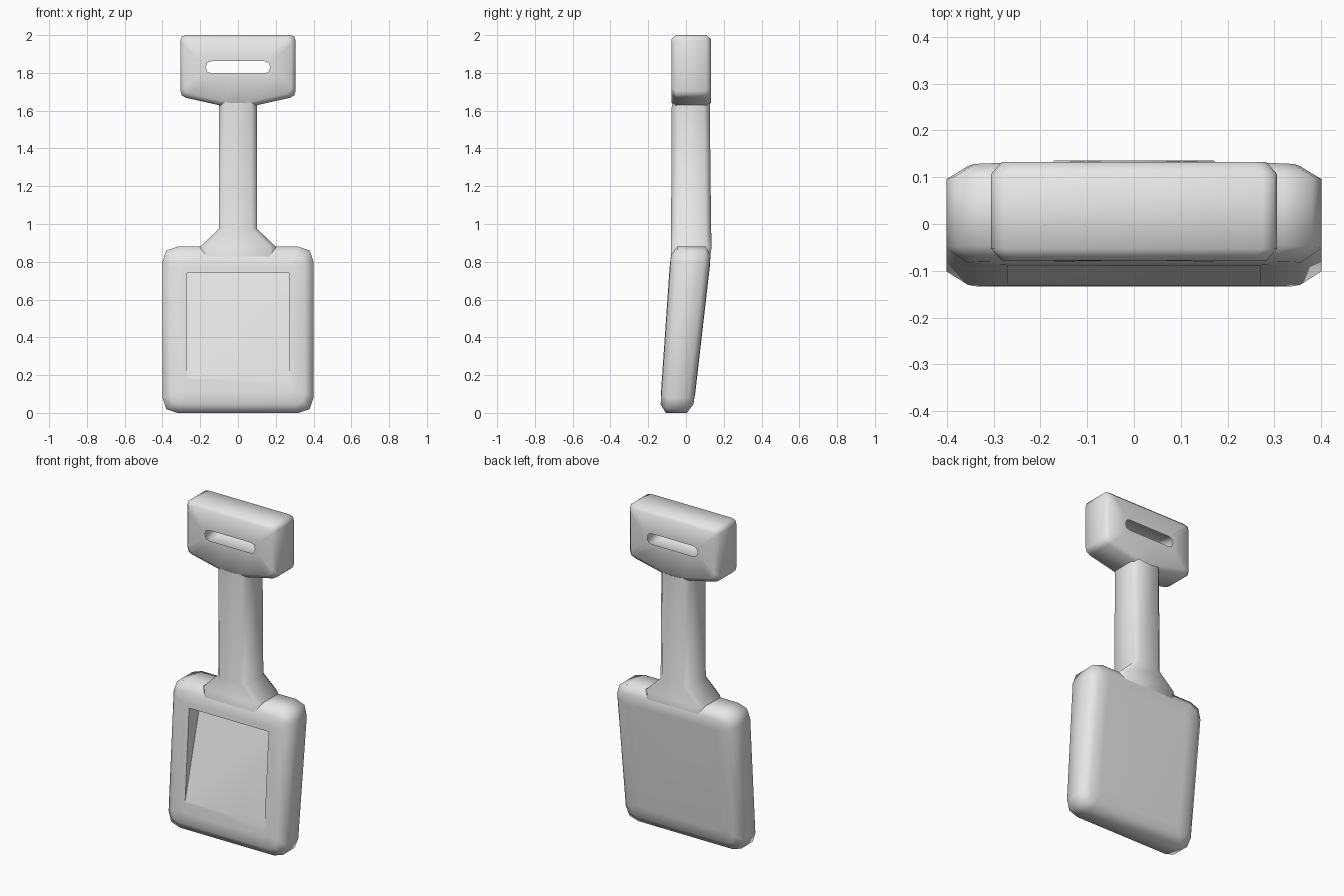
import bpy, bmesh, math
from mathutils import Vector

cube = bpy.data.objects.get("Cube")
if cube:
    bpy.data.objects.remove(cube, do_unlink=True)

grey = bpy.data.materials.new("light_grey")
grey.use_nodes = True
grey.diffuse_color = (0.8, 0.8, 0.8, 1)
grey.node_tree.nodes["Principled BSDF"].inputs["Base Color"].default_value = (0.8, 0.8, 0.8, 1)


def loft(name, rings, closed=False):
    """Skin a stack of equal-length point rings, capped or joined end to end."""
    bm = bmesh.new()
    loops = [[bm.verts.new(p) for p in ring] for ring in rings]
    n = len(loops[0])
    pairs = list(zip(loops, loops[1:]))
    if closed:
        pairs.append((loops[-1], loops[0]))
    else:
        bm.faces.new(loops[0])
        bm.faces.new(loops[-1])
    for a, b in pairs:
        for i in range(n):
            j = (i + 1) % n
            bm.faces.new((a[i], a[j], b[j], b[i]))
    bmesh.ops.recalc_face_normals(bm, faces=bm.faces)
    mesh = bpy.data.meshes.new(name)
    bm.to_mesh(mesh)
    bm.free()
    mesh.materials.append(grey)
    ob = bpy.data.objects.new(name, mesh)
    bpy.context.collection.objects.link(ob)
    return ob


def activate(ob):
    bpy.ops.object.select_all(action='DESELECT')
    ob.select_set(True)
    bpy.context.view_layer.objects.active = ob


def smooth(ob):
    activate(ob)
    bpy.ops.object.shade_smooth_by_angle(angle=math.radians(62))


def rounded(corners, radius, inset, mid_z):
    """Corners moved inwards by inset, each rounded with three points."""
    pts = [Vector((x - math.copysign(inset, x), z - math.copysign(inset, z - mid_z)))
           for x, z in corners]
    out = []
    for i, p in enumerate(pts):
        a = p + (pts[i - 1] - p).normalized() * radius
        b = p + (pts[(i + 1) % len(pts)] - p).normalized() * radius
        out += [a, (a + b) / 4 + p / 2, b]
    return out


def front(z):
    return -0.14 + 0.069 * z


def back(z):
    return 0.037 + 0.115 * z


# Blade: leaning slab with rounded corners and softened rims
slab = [(-0.4, 0.88), (0.4, 0.88), (0.4, 0), (-0.4, 0)]
rim = [(0.11, 0), (0.045, 0.003), (0, 0.033)]
rings = []
for face, side, steps in ((front, 1, rim), (back, -1, rim[::-1])):
    for inset, depth in steps:
        outline = rounded(slab, 0.08 - inset * 0.5, inset, 0.44)
        rings.append([(p.x, face(p.y) + side * depth, p.y) for p in outline])
blade = loft("blade", rings)

# Scoop: wedge cut into the blade front, deepest at the top
wedge = [(-0.3, 0.18), (front(0.18), 0.18), (0.02, 0.74), (-0.3, 0.74)]
cutter = loft("scoop_cutter", [[(x, y, z) for y, z in wedge] for x in (-0.27, 0.27)])
cutter.hide_render = True
cut = blade.modifiers.new("scoop", 'BOOLEAN')
cut.operation = 'DIFFERENCE'
cut.solver = 'EXACT'
cut.object = cutter
activate(blade)
bpy.ops.object.modifier_apply(modifier=cut.name)
bpy.data.objects.remove(cutter, do_unlink=True)
smooth(blade)


# Shaft: chamfered bar that flares into the blade
def bar(z, w, y0, y1, c=0.03):
    half = [(w - c, y0), (w, y0 + c), (w, y1 - c), (w - c, y1)]
    return [(x, y, z) for x, y in half] + [(-x, y, z) for x, y in reversed(half)]


shaft = loft("shaft", [
    bar(0.78, 0.2, front(0.78) + 0.006, back(0.78) - 0.006),
    bar(0.88, 0.2, -0.08, 0.136),
    bar(0.975, 0.1, -0.079, 0.133),
    bar(1.7, 0.1, -0.075, 0.125)])
smooth(shaft)

# Handle: closed grip with a slot, skinned around its cross-section
grip = [(-0.305, 2), (0.305, 2), (0.305, 1.675), (0.06, 1.62), (-0.06, 1.62), (-0.305, 1.675)]
slot = [(-0.203, 1.895), (0.203, 1.895), (0.203, 1.765), (0.06, 1.765), (-0.06, 1.765), (-0.203, 1.765)]
y0, y1 = -0.078, 0.132
section = [(grip, 0.022, y0), (grip, 0, y0 + 0.025), (grip, 0, y1 - 0.025), (grip, 0.022, y1),
           (slot, -0.033, y1), (slot, 0, y1 - 0.035), (slot, 0, y0 + 0.035), (slot, -0.033, y0)]
handle = loft("handle", [[(p.x, y, p.y) for p in rounded(shape, 0.03, inset, 1.83)]
                         for shape, inset, y in section], closed=True)
smooth(handle)
